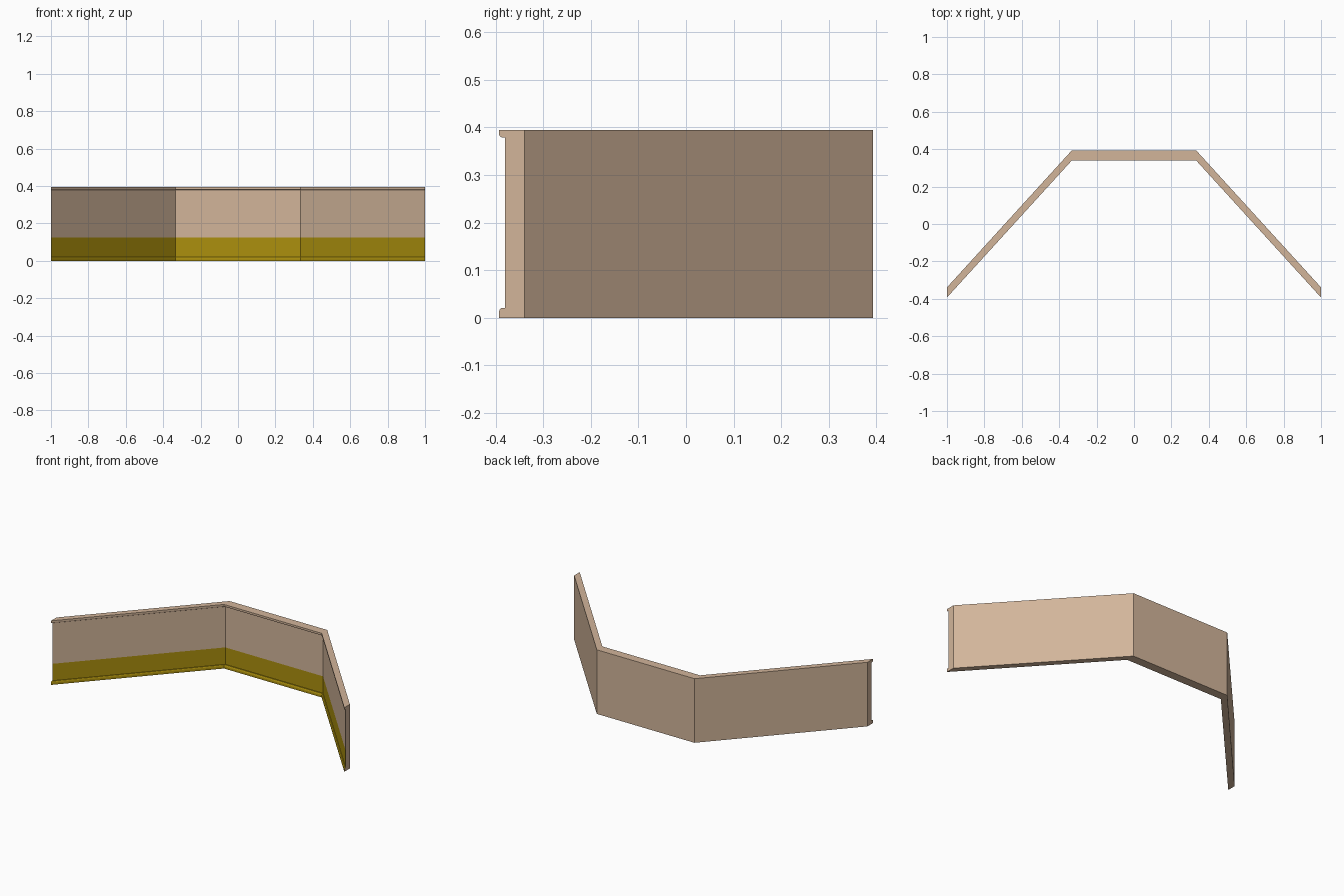
import bpy, bmesh

if "Cube" in bpy.data.objects:
    bpy.data.objects.remove(bpy.data.objects["Cube"])


def srgb(r, g, b):
    f = lambda c: c / 12.92 if c <= 0.04045 else ((c + 0.055) / 1.055) ** 2.4
    return (f(r / 255), f(g / 255), f(b / 255), 1)


def material(name, rgb):
    m = bpy.data.materials.new(name)
    m.diffuse_color = srgb(*rgb)
    m.use_nodes = True
    m.node_tree.nodes["Principled BSDF"].inputs["Base Color"].default_value = m.diffuse_color
    return m


tan = material("tan", (210, 181, 154))
yellow = material("mustard yellow", (172, 144, 13))

# Wall cross-section (y, z): flat back, front with a small rounded lip top and bottom
BACK, FACE, LIP, TOP, STRIPE = 0.393, 0.352, 0.339, 0.395, 0.125
profile = [(BACK, 0), (BACK, TOP), (LIP, TOP),
           (LIP, 0.385), (0.341, 0.381), (0.345, 0.379), (FACE, 0.379),
           (FACE, STRIPE), (FACE, 0.021),
           (0.345, 0.021), (0.341, 0.018), (LIP, 0.012), (LIP, 0)]
stations = [(-1, -0.732), (-0.333, 0), (0.333, 0), (1, -0.732)]  # x, y shift

# Three-sided bay wall: the section is swept through the stations
bm = bmesh.new()
rings = [[bm.verts.new((x, y + dy, z)) for y, z in profile] for x, dy in stations]
n = len(profile)
for a, b in zip(rings, rings[1:]):
    for i in range(n):
        j = (i + 1) % n
        f = bm.faces.new((a[i], a[j], b[j], b[i]))
        # Front strip below the stripe line is painted, underside is not
        f.material_index = 1 if 7 <= i <= 11 else 0
bm.faces.new(rings[0])
bm.faces.new(rings[-1][::-1])
bmesh.ops.recalc_face_normals(bm, faces=bm.faces)

mesh = bpy.data.meshes.new("angled_wall")
bm.to_mesh(mesh)
bm.free()
mesh.materials.append(tan)
mesh.materials.append(yellow)
wall = bpy.data.objects.new("angled_wall", mesh)
bpy.context.collection.objects.link(wall)
